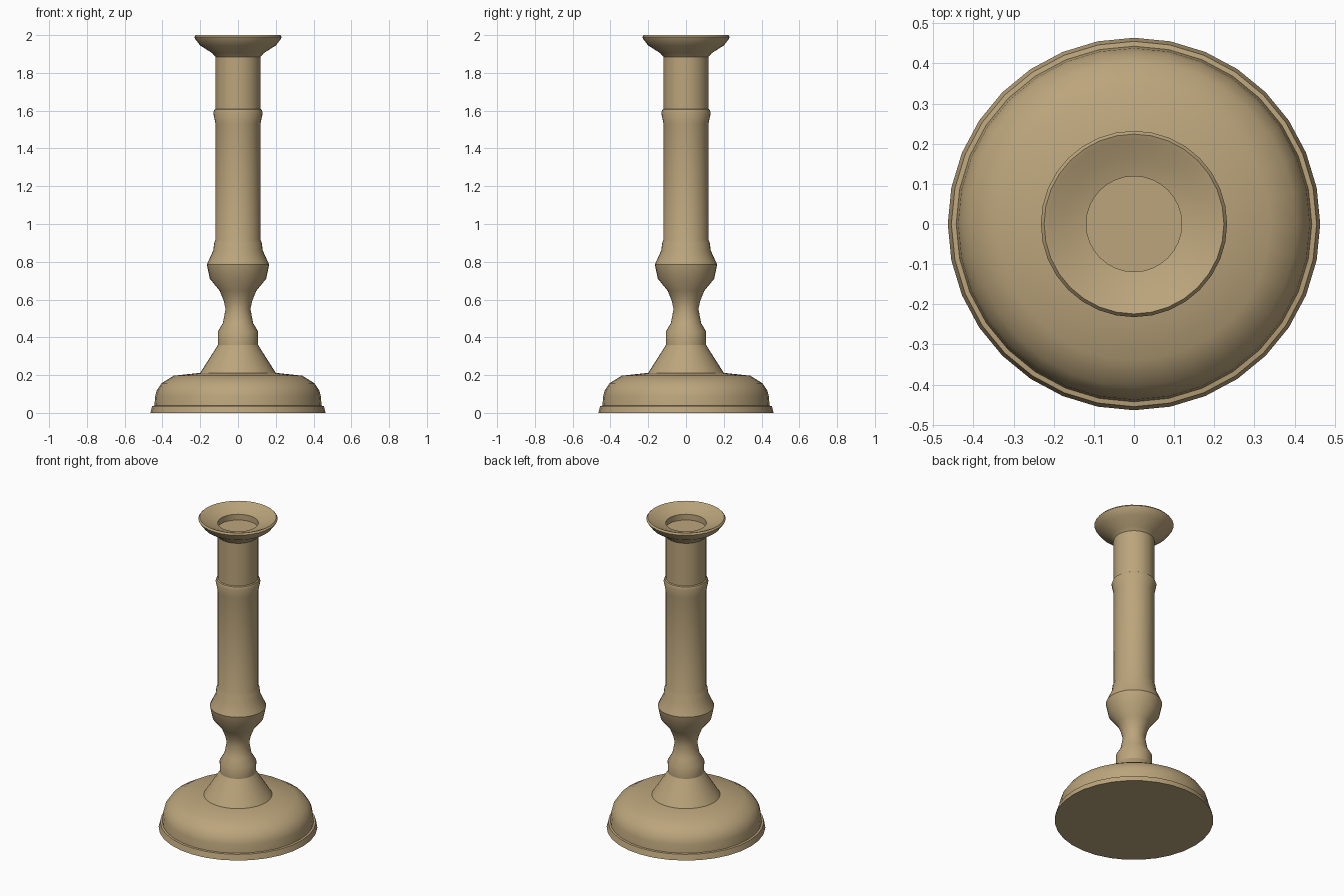
import bpy, math

if "Cube" in bpy.data.objects:
    bpy.data.objects.remove(bpy.data.objects["Cube"])

brass = bpy.data.materials.new("aged brass")
brass.diffuse_color = (0.50, 0.375, 0.20, 1)
brass.use_nodes = True
brass.node_tree.nodes["Principled BSDF"].inputs["Base Color"].default_value = brass.diffuse_color

SIDES = 32


def lathe(name, profile):
    """Revolve (radius, height) points about z; radius 0 closes an end."""
    verts, faces, rings = [], [], []
    for r, z in profile:
        if r == 0:
            rings.append([len(verts)] * SIDES)
            verts.append((0, 0, z))
        else:
            rings.append(list(range(len(verts), len(verts) + SIDES)))
            for i in range(SIDES):
                a = 2 * math.pi * i / SIDES
                verts.append((r * math.cos(a), r * math.sin(a), z))
    for low, high in zip(rings, rings[1:]):
        for i in range(SIDES):
            j = (i + 1) % SIDES
            quad = [low[i], low[j], high[j], high[i]]
            faces.append(list(dict.fromkeys(quad)))
    mesh = bpy.data.meshes.new(name)
    mesh.from_pydata(verts, [], faces)
    mesh.materials.append(brass)
    obj = bpy.data.objects.new(name, mesh)
    bpy.context.collection.objects.link(obj)
    bpy.ops.object.select_all(action='DESELECT')
    obj.select_set(True)
    bpy.context.view_layer.objects.active = obj
    bpy.ops.object.shade_smooth_by_angle(angle=math.radians(32))
    return obj


# Whole candlestick as one continuous turned profile, from the underside
# centre up the outside and down into the candle socket
foot = [(0, 0), (0.464, 0), (0.455, 0.036), (0.443, 0.038), (0.438, 0.09),
        (0.43, 0.12), (0.405, 0.157), (0.34, 0.197), (0.20, 0.212)]
knop = [(0.106, 0.36), (0.107, 0.43), (0.08, 0.475), (0.066, 0.55),
        (0.076, 0.595), (0.096, 0.645), (0.149, 0.71), (0.165, 0.785),
        (0.131, 0.86), (0.126, 0.90), (0.119, 0.915)]
column = [(0.119, 1.53), (0.131, 1.588), (0.125, 1.606), (0.119, 1.61),
          (0.119, 1.885)]
drip_pan = [(0.137, 1.905), (0.20, 1.945), (0.226, 1.978), (0.232, 1.99),
            (0.224, 2.0), (0.212, 1.996)]
socket = [(0.17, 1.975), (0.119, 1.962), (0.119, 1.925), (0, 1.925)]
lathe("candlestick", foot + knop + column + drip_pan + socket)
